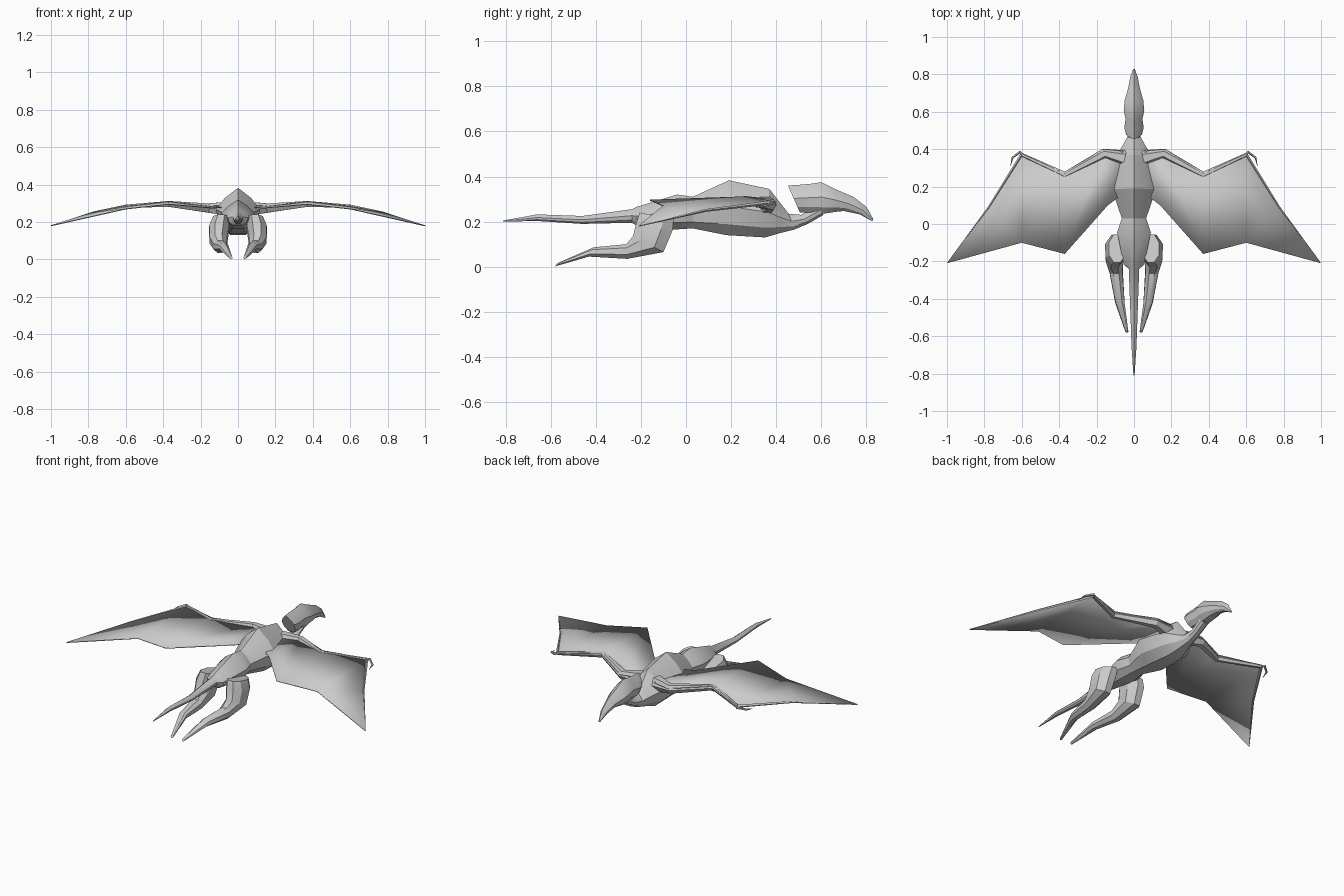
import bpy, bmesh, math
from mathutils import Vector

if "Cube" in bpy.data.objects:
    bpy.data.objects.remove(bpy.data.objects["Cube"])


def make(name, verts, faces, mirror=False, thickness=0):
    me = bpy.data.meshes.new(name)
    me.from_pydata(verts, [], faces)
    bm = bmesh.new()
    bm.from_mesh(me)
    bmesh.ops.recalc_face_normals(bm, faces=bm.faces)
    bm.to_mesh(me)
    bm.free()
    ob = bpy.data.objects.new(name, me)
    bpy.context.collection.objects.link(ob)
    if thickness:
        m = ob.modifiers.new("thickness", 'SOLIDIFY')
        m.thickness, m.offset = thickness, 0
    if mirror:
        m = ob.modifiers.new("mirror", 'MIRROR')
        m.use_mirror_merge = False
    bpy.ops.object.select_all(action='DESELECT')
    ob.select_set(True)
    bpy.context.view_layer.objects.active = ob
    bpy.ops.object.shade_smooth_by_angle(angle=math.radians(28))
    return ob


def loft(name, rings, mirror=False):
    n = len(rings[0])
    verts = [p for r in rings for p in r]
    faces = [(i*n + j, i*n + (j+1) % n, (i+1)*n + (j+1) % n, (i+1)*n + j)
             for i in range(len(rings)-1) for j in range(n)]
    faces += [tuple(range(n)), tuple(range(len(verts)-n, len(verts)))]
    return make(name, verts, faces, mirror)


def section(shape, xc, w, low, high):
    """Place a (u, v) outline between a low and a high (y, z) point."""
    a, b = Vector((0, *low)), Vector((0, *high))
    return [a.lerp(b, (v+1)/2) + Vector((xc + u*w, 0, 0)) for u, v in shape]


def tube(name, path, radii, sides=6):
    rings = []
    for i, p in enumerate(path):
        t = (Vector(path[min(i+1, len(path)-1)]) - Vector(path[max(i-1, 0)])).normalized()
        side = t.cross(Vector((0, 0, 1))).normalized()
        up = side.cross(t)
        rings.append([Vector(p) + radii[i]*(side*math.cos(k*math.tau/sides) + up*math.sin(k*math.tau/sides))
                      for k in range(sides)])
    return loft(name, rings, True)


RIDGED = [(0, 1), (.6, .55), (1, .05), (.85, -.6), (.4, -1),
          (-.4, -1), (-.85, -.6), (-1, .05), (-.6, .55)]
OCT = [(.4, 1), (.95, .5), (1, -.4), (.4, -1), (-.4, -1), (-1, -.4), (-.95, .5), (-.4, 1)]

# body with tail and neck: y low, z low, y high, z high, half width
body = [(-.81, .2, -.81, .205, .003), (-.66, .203, -.66, .232, .013),
        (-.46, .19, -.46, .225, .02), (-.24, .195, -.24, .255, .028),
        (-.215, .18, -.22, .265, .055), (-.05, .165, -.04, .32, .09),
        (.03, .17, .03, .31, .065), (.18, .14, .19, .383, .118),
        (.35, .13, .37, .345, .10), (.42, .15, .42, .28, .06),
        (.48, .165, .455, .235, .035), (.54, .19, .51, .23, .028),
        (.61, .23, .58, .27, .03)]
loft("body", [section(RIDGED, 0, w, (a, b), (c, d)) for a, b, c, d, w in body])

# head with crest and beak
head = [(.505, .24, .452, .36, .042), (.53, .24, .50, .363, .052),
        (.57, .24, .555, .368, .045), (.61, .235, .60, .375, .055),
        (.66, .243, .66, .345, .05), (.70, .247, .745, .308, .032),
        (.77, .232, .80, .265, .02), (.825, .202, .83, .212, .005)]
loft("head", [section(RIDGED, 0, w, (a, b), (c, d)) for a, b, c, d, w in head])

# hind legs trailing backwards
leg = [(-.055, .21, -.205, .24, .09, .045), (-.06, .16, -.22, .195, .1, .055),
       (-.1, .065, -.235, .135, .105, .048), (-.26, .035, -.265, .1, .095, .036),
       (-.43, .045, -.41, .086, .075, .025), (-.58, .002, -.57, .016, .038, .008)]
loft("leg", [section(OCT, x, w, (a, b), (c, d)) for a, b, c, d, x, w in leg], True)

# wing membrane
wing = [(.06, .39, .29), (.16, .40, .285), (.37, .28, .31), (.6, .38, .285),
        (.78, .09, .25), (1, -.21, .18), (.6, -.10, .27), (.37, -.16, .295),
        (.14, .1, .275), (.06, .16, .28)]
make("wing_membrane", wing,
     [(0, 1, 8, 9), (1, 2, 7, 8), (2, 3, 6, 7), (3, 4, 6), (4, 5, 6)], True, .005)

# wing arm, long finger and hooked claws
tube("wing_arm", [(.05, .35, .27), (.16, .375, .275), (.37, .262, .297), (.6, .37, .284)],
     [.045, .028, .018, .01])
tube("wing_finger", [(.6, .37, .284), (.775, .09, .25), (.995, -.205, .181)], [.009, .006, .002], 4)
tube("claw_outer", [(.59, .36, .284), (.61, .385, .284), (.65, .355, .272), (.66, .31, .262)],
     [.008, .008, .006, .001], 5)
